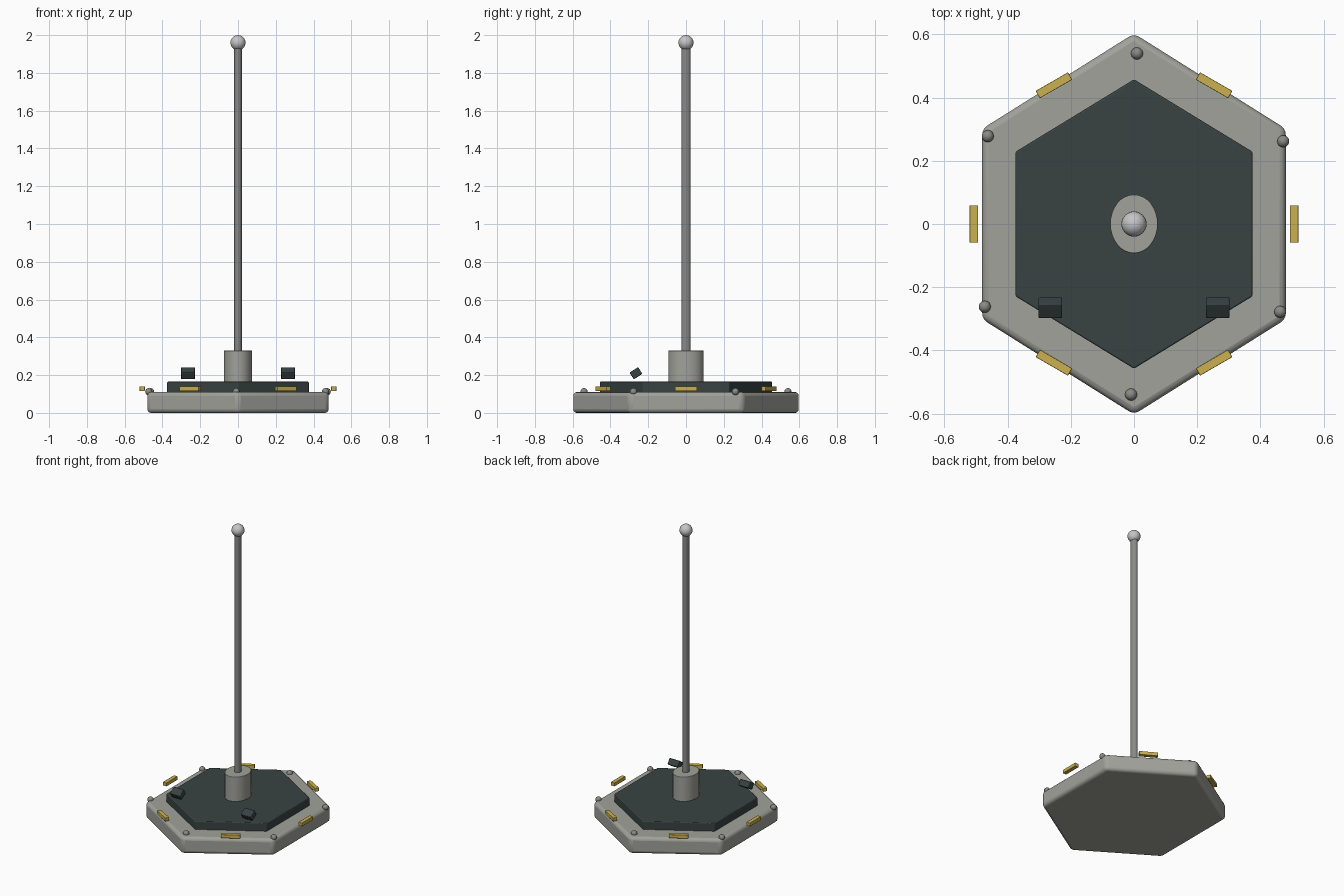
import bpy
import math
from math import radians

if "Cube" in bpy.data.objects:
    bpy.data.objects.remove(bpy.data.objects["Cube"], do_unlink=True)

SQUASH = 0.92  # the plates are slightly narrower than regular hexagons


def material(name, color, metallic=0.0):
    m = bpy.data.materials.new(name)
    m.use_nodes = True
    m.diffuse_color = (*color, 1)
    m.node_tree.nodes["Principled BSDF"].inputs["Base Color"].default_value = (*color, 1)
    return m


stone = material("warm grey", (0.36, 0.36, 0.33))
dark = material("dark slate", (0.04, 0.055, 0.055))
steel = material("steel grey", (0.25, 0.25, 0.24))
silver = material("pale silver", (0.56, 0.56, 0.57))
gold = material("gold", (0.60, 0.44, 0.08))


def finish(name, mat, scale=(1, 1, 1), bevel=0, segments=3):
    ob = bpy.context.object
    ob.name = name
    ob.scale = scale
    ob.data.materials.append(mat)
    bpy.ops.object.transform_apply(location=False, rotation=False, scale=True)
    if bevel:
        mod = ob.modifiers.new("Bevel", "BEVEL")
        mod.width = bevel
        mod.segments = segments
        mod.limit_method = "ANGLE"
    bpy.ops.object.shade_smooth_by_angle(angle=radians(35))
    return ob


def column(name, mat, radius, z0, z1, sides, scale_x=1, bevel=0):
    bpy.ops.mesh.primitive_cylinder_add(vertices=sides, radius=radius, depth=z1 - z0,
                                        location=(0, 0, (z0 + z1) / 2))
    return finish(name, mat, (scale_x, 1, 1), bevel)


def box(name, mat, size, location, rotation, bevel):
    bpy.ops.mesh.primitive_cube_add(size=1, location=location, rotation=rotation)
    return finish(name, mat, size, bevel, 2)


def ball(name, mat, radius, location, scale=(1, 1, 1)):
    bpy.ops.mesh.primitive_uv_sphere_add(segments=24, ring_count=12, radius=radius,
                                         location=location)
    return finish(name, mat, scale)


# Hexagonal base and raised deck
column("base_plate", stone, 0.603, 0, 0.11, 6, SQUASH, 0.02)
column("deck_plate", dark, 0.458, 0.105, 0.165, 6, 0.945, 0.005)

# Socket, mast and finial
column("mast_socket", stone, 0.093, 0.16, 0.33, 32, 0.81, 0.003)
column("mast", steel, 0.025, 0.32, 1.95, 24, 0.82)
ball("mast_finial", silver, 0.04, (0, 0, 1.96))

# Rivets near the corners
for i in range(6):
    a = radians(89 + 60 * i)
    ball(f"rivet_{i + 1}", steel, 0.019,
         (0.54 * math.cos(a), 0.54 * math.sin(a), 0.112))

# Gold bars along the six edges
for i in range(6):
    a = radians(60 * i)
    box(f"edge_bar_{i + 1}", gold, (0.027, 0.118, 0.024),
        (0.507 * math.cos(a), 0.507 * math.sin(a), 0.128), (0, 0, a), 0.002)

# Tilted blocks at the front
for side, x in (("left", 0.265), ("right", -0.265)):
    box(f"tilted_block_{side}", dark, (0.075, 0.054, 0.042),
        (x, -0.265, 0.21), (radians(33), 0, 0), 0.004)
